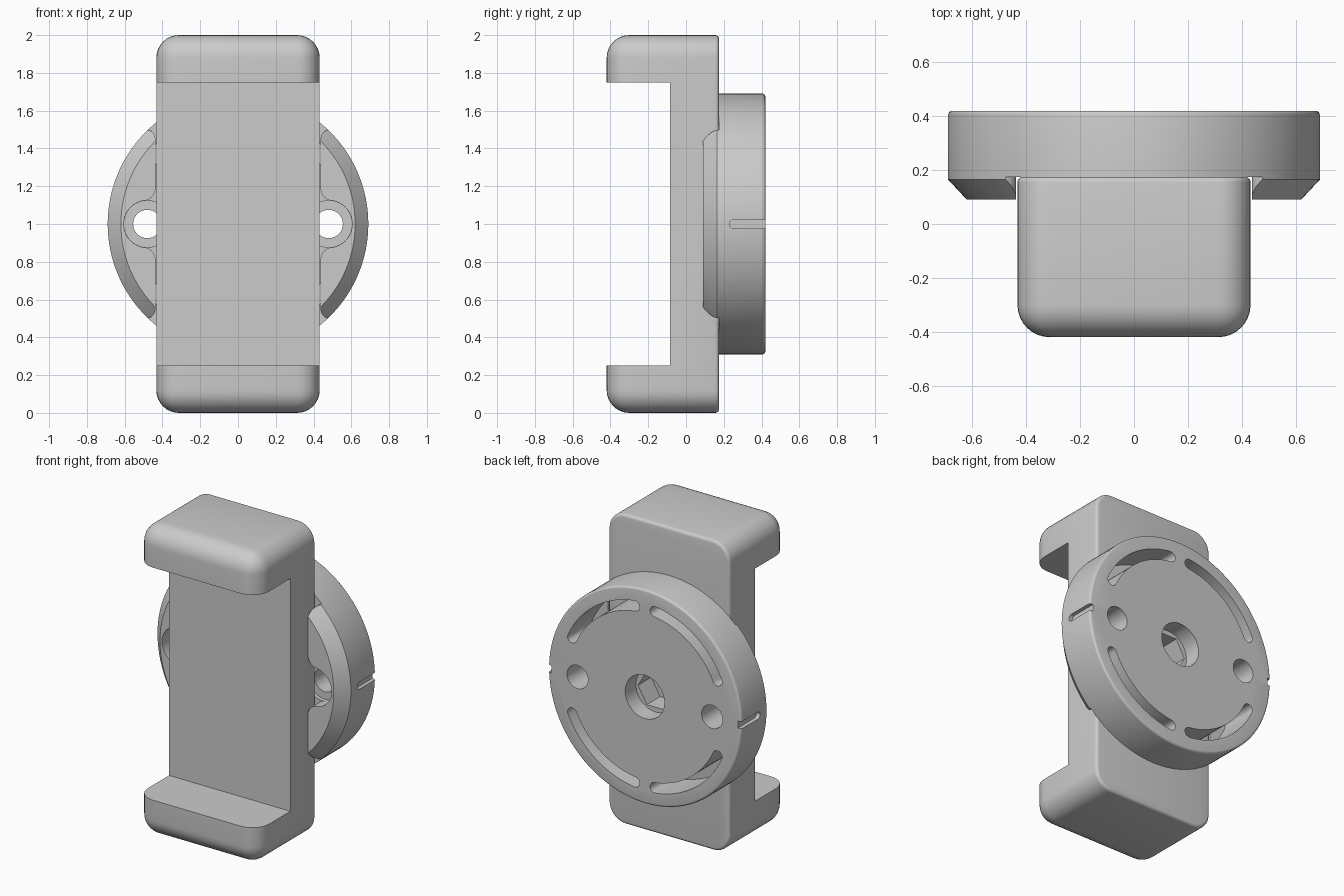
import bpy, bmesh
from math import sin, cos, pi, radians

if "Cube" in bpy.data.objects:
    bpy.data.objects.remove(bpy.data.objects["Cube"])

CZ = 1.0  # height of the disc axis


def finish(name, bm):
    bmesh.ops.recalc_face_normals(bm, faces=bm.faces)
    me = bpy.data.meshes.new(name)
    bm.to_mesh(me)
    bm.free()
    ob = bpy.data.objects.new(name, me)
    bpy.context.collection.objects.link(ob)
    return ob


def loft(name, rings):
    """Skin rings of (x, z) outlines, each given as (outline, y)."""
    bm = bmesh.new()
    vs = [[bm.verts.new((x, y, CZ + z)) for x, z in pts] for pts, y in rings]
    n = len(vs[0])
    for a, b in zip(vs, vs[1:]):
        for i in range(n):
            j = (i + 1) % n
            bm.faces.new((a[i], a[j], b[j], b[i]))
    bm.faces.new(vs[0])
    bm.faces.new(vs[-1])
    return finish(name, bm)


def arc(cx, cz, r, a0, a1, n):
    return [(cx + r * cos(radians(a0 + (a1 - a0) * i / n)),
             cz + r * sin(radians(a0 + (a1 - a0) * i / n))) for i in range(n + 1)]


def circle(r, n, cx=0.0):
    return arc(cx, 0, r, 0, 360, n)[:-1]


def prism(name, pts, y0, y1):
    return loft(name, [(pts, y0), (pts, y1)])


def cut(ob, cutter):
    cutter.hide_render = True
    m = ob.modifiers.new("cut", 'BOOLEAN')
    m.object, m.operation, m.solver = cutter, 'DIFFERENCE', 'EXACT'
    bpy.context.view_layer.objects.active = ob
    bpy.ops.object.modifier_apply(modifier=m.name)
    bpy.data.objects.remove(cutter)


def smooth(ob):
    bpy.ops.object.select_all(action='DESELECT')
    ob.select_set(True)
    bpy.context.view_layer.objects.active = ob
    bpy.ops.object.shade_smooth_by_angle(angle=radians(30))


# Clamp body: rounded block, then the device opening is cut out of the front
Y0, Y1 = -0.42, 0.175
bm = bmesh.new()
bmesh.ops.create_cube(bm, size=1)
for v in bm.verts:
    v.co = (v.co.x * 0.865, Y1 if v.co.y > 0 else Y0, 1 + v.co.z * 2)


def is_back(e):
    return all(v.co.y > Y1 - 1e-4 for v in e.verts)


bmesh.ops.bevel(bm, geom=[e for e in bm.edges if not is_back(e)], offset=0.12,
                segments=8, profile=0.5, affect='EDGES')
bmesh.ops.bevel(bm, geom=[e for e in bm.edges if is_back(e)], offset=0.02,
                segments=4, profile=0.5, affect='EDGES')
clamp = finish("clamp_body", bm)
cut(clamp, prism("opening", [(-1, -0.75), (1, -0.75), (1, 0.75), (-1, 0.75)], -1, -0.085))
smooth(clamp)

# Mounting disc: chamfered front rim, small fillet on the back rim
profile = [(0.62, 0.09), (0.69, 0.165)]
profile += [(0.675 + 0.015 * cos(a * pi / 8), 0.405 + 0.015 * sin(a * pi / 8)) for a in range(5)]
disc = loft("mounting_disc", [(circle(r, 128), y) for r, y in profile])

# Channel for the clamp, flaring around the screw holes and at the flange ends
quarter = arc(0.48, 0, 0.125, 0, 80, 10)
quarter += arc(0.502, 0.188, 0.065, 270, 180, 8)
quarter += arc(0.487, 0.45, 0.05, 180, 90, 6) + [(0.9, 0.5), (0.9, 0.9)]
half = quarter + [(-x, z) for x, z in reversed(quarter)]
outline = half + [(x, -z) for x, z in reversed(half)][1:-1]
# drop the duplicated points on the z = 0 line
outline = [p for i, p in enumerate(outline) if p != outline[i - 1]]
cut(disc, prism("channel", outline, -0.1, 0.175))

# Screw holes with counterbores, and rim index notches
for s in (-1, 1):
    cut(disc, prism("counterbore", circle(0.124, 40, s * 0.48), 0.0, 0.2))
    cut(disc, prism("screw_hole", circle(0.075, 40, s * 0.48), 0.0, 0.6))
    bm = bmesh.new()
    pts = [(0.6, -0.023), (0.6, 0.023)] + [
        (0.253 + 0.023 * cos(a), 0.023 * sin(a)) for a in [pi / 2 + pi * i / 8 for i in range(9)]]
    f = bm.faces.new([bm.verts.new((s * 0.665, y, CZ + z)) for y, z in pts])
    ext = bmesh.ops.extrude_face_region(bm, geom=[f])["geom"]
    bmesh.ops.translate(bm, vec=(s * 0.1, 0, 0),
                        verts=[g for g in ext if isinstance(g, bmesh.types.BMVert)])
    cut(disc, finish("notch", bm))

# Four curved strap slots with rounded ends
R, W, A0, A1 = 0.572, 0.033, 25, 83
for sx in (-1, 1):
    for sz in (-1, 1):
        pts = arc(0, 0, R + W, A0, A1, 24)
        c = (R * cos(radians(A1)), R * sin(radians(A1)))
        pts += arc(*c, W, A1, A1 + 180, 8)[1:-1]
        pts += arc(0, 0, R - W, A1, A0, 24)
        c = (R * cos(radians(A0)), R * sin(radians(A0)))
        pts += arc(*c, W, A0 + 180, A0 + 360, 8)[1:-1]
        cut(disc, prism("slot", [(sx * x, sz * z) for x, z in pts], 0.17, 0.6))

# Central bolt recess: round bore above a hexagonal pocket
cut(disc, prism("bore", circle(0.14, 48), 0.31, 0.6))
cut(disc, prism("hexagon", arc(0, 0, 0.125, 0, 300, 5), 0.1, 0.6))
smooth(disc)
